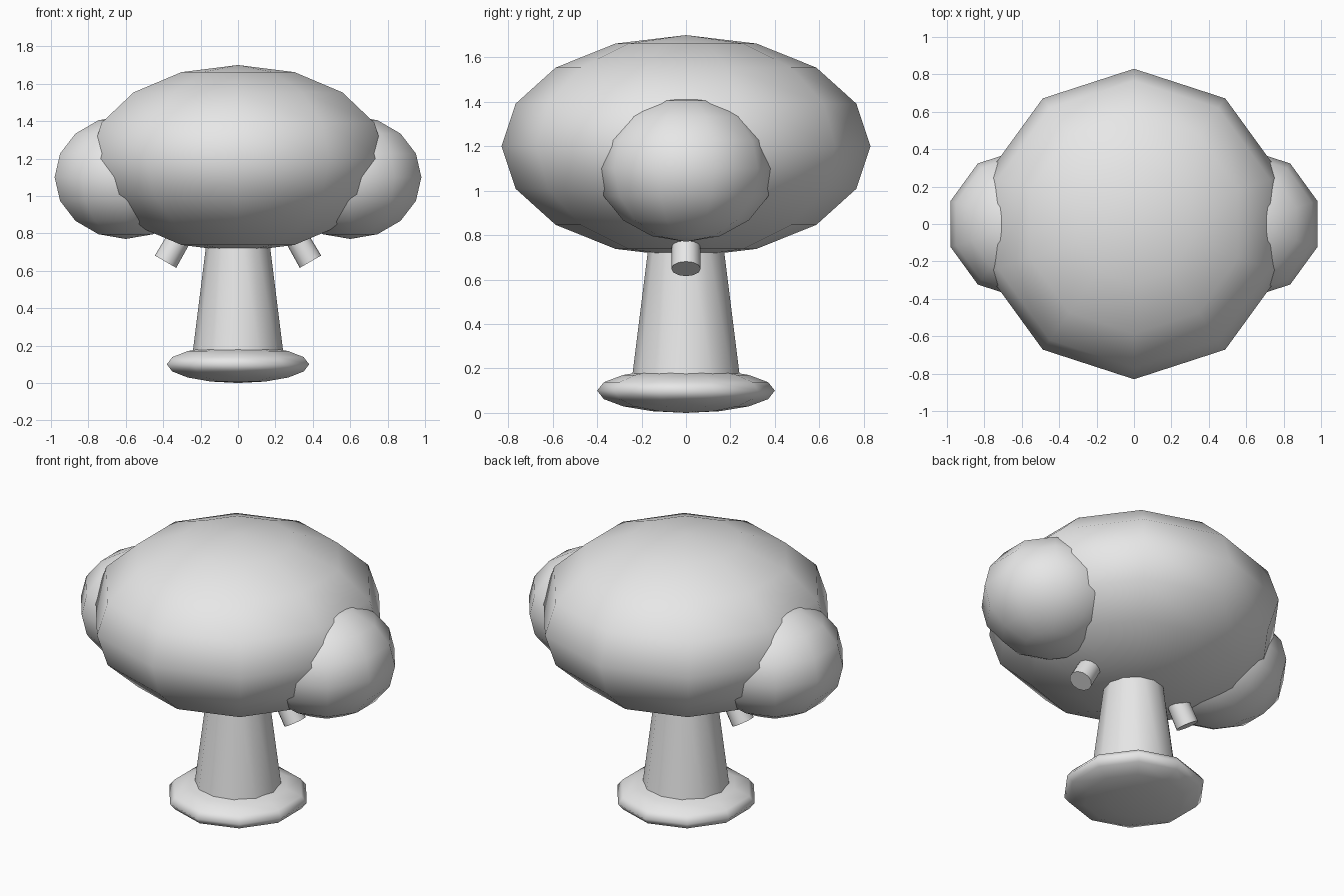
import bpy
import math

cube = bpy.data.objects.get("Cube")
if cube:
    bpy.data.objects.remove(cube, do_unlink=True)

# One plain grey for everything
grey = bpy.data.materials.new("plain_grey")
grey.use_nodes = True
colour = (0.8, 0.8, 0.8, 1.0)
grey.diffuse_color = colour
grey.node_tree.nodes["Principled BSDF"].inputs["Base Color"].default_value = colour


def finish(name, angle):
    """Name the active object, colour it and shade it smooth."""
    obj = bpy.context.object
    obj.name = name
    obj.data.materials.append(grey)
    bpy.ops.object.transform_apply(location=False, rotation=True, scale=True)
    bpy.ops.object.shade_smooth_by_angle(angle=math.radians(angle))
    return obj


def blob(name, location, radius, half_height):
    """Flattened low-poly ball with smooth shading."""
    bpy.ops.mesh.primitive_uv_sphere_add(segments=10, ring_count=8, radius=1, location=location)
    bpy.context.object.scale = (radius, radius, half_height)
    return finish(name, 180)


def stem(name, location, bottom, top, length, tilt=0.0):
    """Round tapered post, tilted about the y axis."""
    bpy.ops.mesh.primitive_cone_add(vertices=12, radius1=bottom, radius2=top, depth=length,
                                    location=location, rotation=(0, tilt, 0))
    return finish(name, 45)


# Ground mound and trunk
blob("ground_mound", (0, 0, 0.1), 0.4, 0.1)
stem("trunk", (0, 0, 0.5), 0.25, 0.15, 0.8)

# Main crown
blob("crown", (0, 0, 1.2), 0.83, 0.5)

# Side foliage and the branch stubs below it
for side, sign in (("left", 1), ("right", -1)):
    blob(side + "_foliage", (sign * 0.6, 0, 1.1), 0.4, 0.33)
    stem(side + "_branch", (sign * 0.3, 0, 0.8), 0.066, 0.06, 0.35, -sign * math.radians(30))
